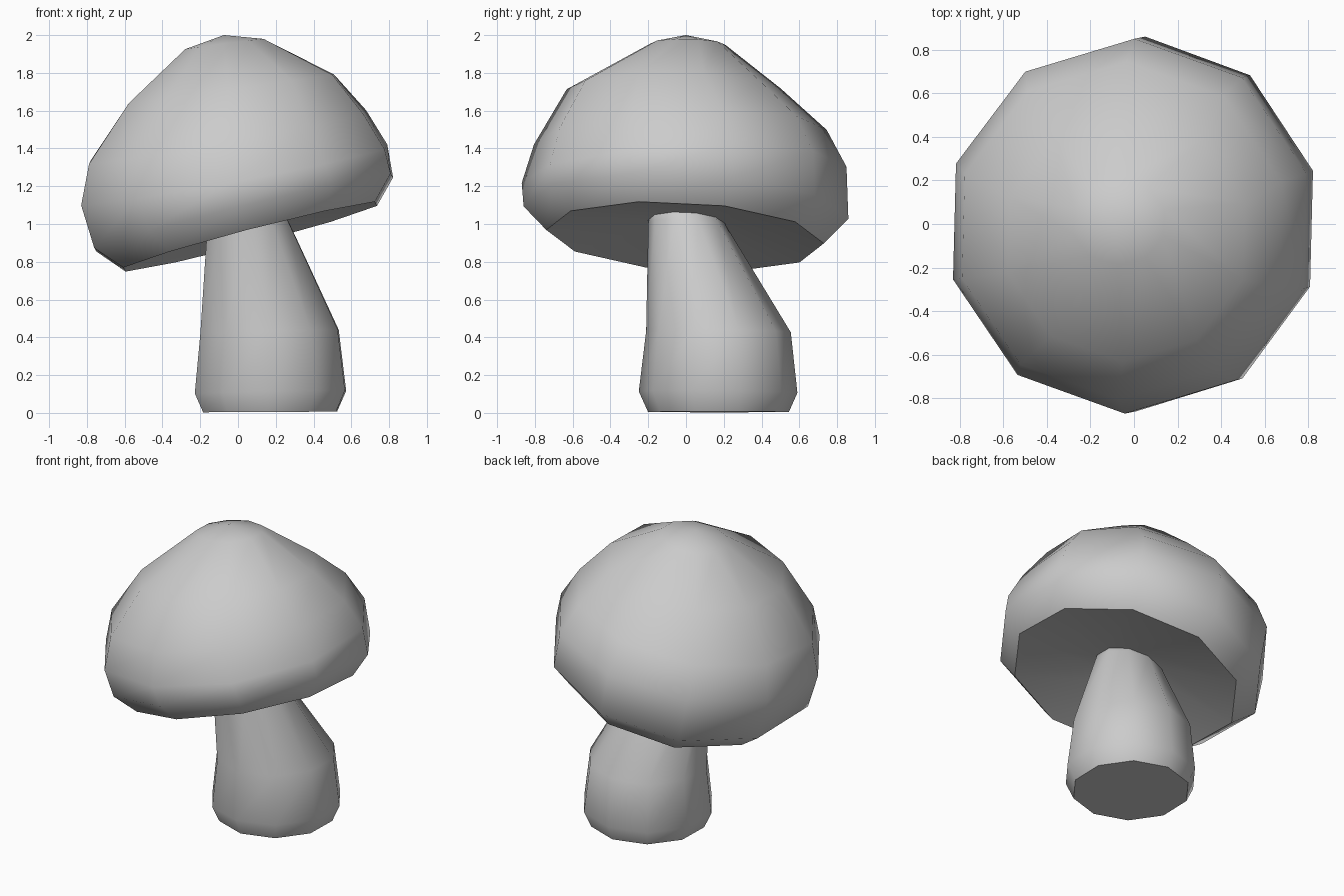
import bpy, bmesh, math

if "Cube" in bpy.data.objects:
    bpy.data.objects.remove(bpy.data.objects["Cube"])

SIDES = 10
PHASE = math.radians(16.5)


def ring(bm, cx, cy, cz, rx, ry, sx=0.0, sy=0.0):
    """Ten-sided ring; sx and sy are its slopes along x and y."""
    verts = []
    for i in range(SIDES):
        a = PHASE + math.tau * i / SIDES
        dx, dy = rx * math.cos(a), ry * math.sin(a)
        verts.append(bm.verts.new((cx + dx, cy + dy, cz + sx * dx + sy * dy)))
    return verts


def loft(name, rings, apex=None, hollow=None):
    """Skin a stack of rings, bottom to top, with a crisp bottom rim."""
    bm = bmesh.new()
    loops = [ring(bm, *r) for r in rings]

    def bridge(lo, hi):
        for i in range(SIDES):
            j = (i + 1) % SIDES
            bm.faces.new((lo[i], lo[j], hi[j], hi[i]))

    def fan(loop, point):
        tip = bm.verts.new(point)
        for i in range(SIDES):
            bm.faces.new((loop[i], loop[(i + 1) % SIDES], tip))

    for lo, hi in zip(loops, loops[1:]):
        bridge(lo, hi)
    if apex:
        fan(loops[-1], apex)
    else:
        bm.faces.new(loops[-1])
    if hollow:
        inner = ring(bm, *hollow)
        bridge(inner, loops[0])
        bm.faces.new(inner[::-1])
    else:
        bm.faces.new(loops[0][::-1])
    bmesh.ops.recalc_face_normals(bm, faces=bm.faces)
    for f in bm.faces:
        f.smooth = True
    rim = set(loops[0])
    for e in bm.edges:
        if set(e.verts) <= rim:
            e.smooth = False
    mesh = bpy.data.meshes.new(name)
    bm.to_mesh(mesh)
    bm.free()
    obj = bpy.data.objects.new(name, mesh)
    bpy.context.collection.objects.link(obj)
    return obj


# Tilted cap with a shallow recess under it
loft("cap", [
    (0.065, -0.005, 0.933, 0.70, 0.735, 0.26, -0.055),
    (0.03, 0.0, 1.06, 0.825, 0.86, 0.25, -0.045),
    (-0.02, -0.01, 1.26, 0.845, 0.86, 0.185, 0.045),
    (-0.055, -0.03, 1.46, 0.765, 0.775, 0.18, 0.045),
    (-0.035, -0.065, 1.715, 0.567, 0.567, 0.14, 0.0),
    (-0.07, 0.01, 1.952, 0.218, 0.198, 0.13, -0.02),
], apex=(-0.075, 0.0, 2.0),
    hollow=(0.055, 0.0, 1.015, 0.23, 0.23, 0.24, -0.05))

# Leaning stem, running up into the cap
loft("stem", [
    (0.17, 0.172, 0.005, 0.37, 0.373, 0.005, 0.0),
    (0.172, 0.17, 0.11, 0.418, 0.42, 0.02, -0.01),
    (0.167, 0.172, 0.43, 0.382, 0.383, 0.03, -0.01),
    (0.05, 0.005, 1.0, 0.222, 0.205, 0.12, -0.03),
    (0.03, -0.02, 1.10, 0.19, 0.18, 0.2, -0.04),
])
